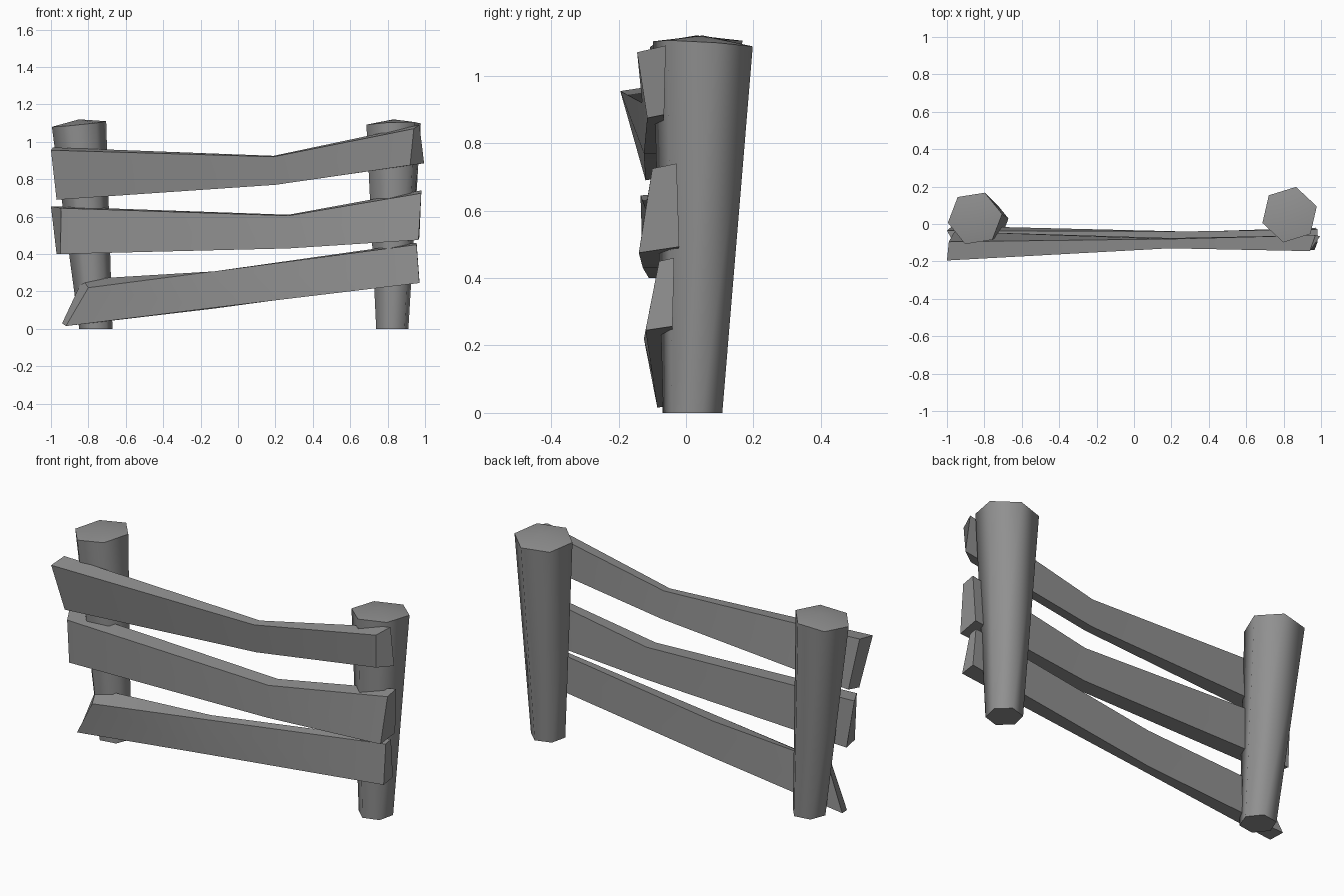
import bpy, bmesh, math
from mathutils import Vector

cube = bpy.data.objects.get("Cube")
if cube:
    bpy.data.objects.remove(cube, do_unlink=True)

grey = bpy.data.materials.new("weathered grey")
grey.use_nodes = True
colour = (0.28, 0.28, 0.28, 1)
grey.diffuse_color = colour
grey.node_tree.nodes["Principled BSDF"].inputs["Base Color"].default_value = colour


def finish(name, bm, smooth_angle):
    """Turn a bmesh into a named, coloured object."""
    bmesh.ops.recalc_face_normals(bm, faces=bm.faces)
    mesh = bpy.data.meshes.new(name)
    bm.to_mesh(mesh)
    bm.free()
    mesh.materials.append(grey)
    obj = bpy.data.objects.new(name, mesh)
    bpy.context.collection.objects.link(obj)
    bpy.ops.object.select_all(action='DESELECT')
    obj.select_set(True)
    bpy.context.view_layer.objects.active = obj
    bpy.ops.object.shade_smooth_by_angle(angle=math.radians(smooth_angle))


def bridge(bm, lower, upper):
    """Join two vertex rings with quads."""
    count = len(lower)
    for i in range(count):
        j = (i + 1) % count
        bm.faces.new((lower[i], lower[j], upper[j], upper[i]))


def post(name, base, top, base_radius, top_radius, turn, slope):
    """Six-sided leaning post, wider at the top, with a low pointed cap."""
    bm = bmesh.new()
    rings = []
    for centre, radius, tilt in ((base, base_radius, (0, 0)), (top, top_radius, slope)):
        ring = []
        for i in range(6):
            angle = math.radians(turn + 60 * i)
            dx, dy = radius * math.cos(angle), radius * math.sin(angle)
            rise = dx * tilt[0] + dy * tilt[1]
            ring.append(bm.verts.new(Vector(centre) + Vector((dx, dy, rise))))
        rings.append(ring)
    bridge(bm, *rings)
    bm.faces.new(rings[0])
    apex = bm.verts.new(Vector(top) + Vector((0, 0, 0.025)))
    for i in range(6):
        bm.faces.new((rings[1][i], rings[1][(i + 1) % 6], apex))
    finish(name, bm, 65)


def rail(name, sections):
    """Bent plank; a section is front top, front bottom, and the offset to the back of each."""
    bm = bmesh.new()
    rings = []
    for section in sections:
        a, b, a_back, b_back = map(Vector, section)
        rings.append([bm.verts.new(p) for p in (a, b, b + b_back, a + a_back)])
    for first, second in zip(rings, rings[1:]):
        bridge(bm, first, second)
    bm.faces.new(rings[0])
    bm.faces.new(rings[-1])
    finish(name, bm, 30)


# Posts
post("right_post", (-0.76, 0.015, 0), (-0.85, 0.03, 1.095), 0.09, 0.147, 9, (0.1, 0.03))
post("left_post", (0.825, 0.02, 0), (0.832, 0.05, 1.095), 0.09, 0.152, 17, (0.04, -0.06))

# Rails, each with one bend
rail("upper_rail", [
    ((-1, -0.195, 0.955), (-0.97, -0.12, 0.69), (0.01, 0.1, 0.015), (0.01, 0.08, 0.015)),
    ((0.19, -0.13, 0.92), (0.2, -0.125, 0.77), (0, 0.05, 0.005), (0, 0.05, 0)),
    ((0.94, -0.145, 1.07), (0.92, -0.115, 0.875), (0.03, 0.085, 0.02), (0.075, 0.05, 0.01)),
])
rail("middle_rail", [
    ((-0.945, -0.135, 0.645), (-0.95, -0.11, 0.4), (-0.055, 0.1, 0.01), (-0.02, 0.1, 0)),
    ((0.27, -0.12, 0.605), (0.27, -0.128, 0.43), (0, 0.08, 0.005), (0, 0.085, 0)),
    ((0.98, -0.1, 0.725), (0.965, -0.14, 0.475), (0, 0.072, 0.015), (0.005, 0.12, 0.018)),
])
rail("lower_rail", [
    ((-0.8, -0.125, 0.22), (-0.92, -0.085, 0.015), (-0.03, 0.08, 0.045), (-0.02, 0.07, 0.015)),
    ((-0.13, -0.108, 0.307), (-0.13, -0.1, 0.113), (0, 0.06, 0), (0, 0.055, -0.005)),
    ((0.955, -0.08, 0.45), (0.97, -0.12, 0.245), (0, 0.045, 0.01), (0, 0.08, 0.012)),
])
